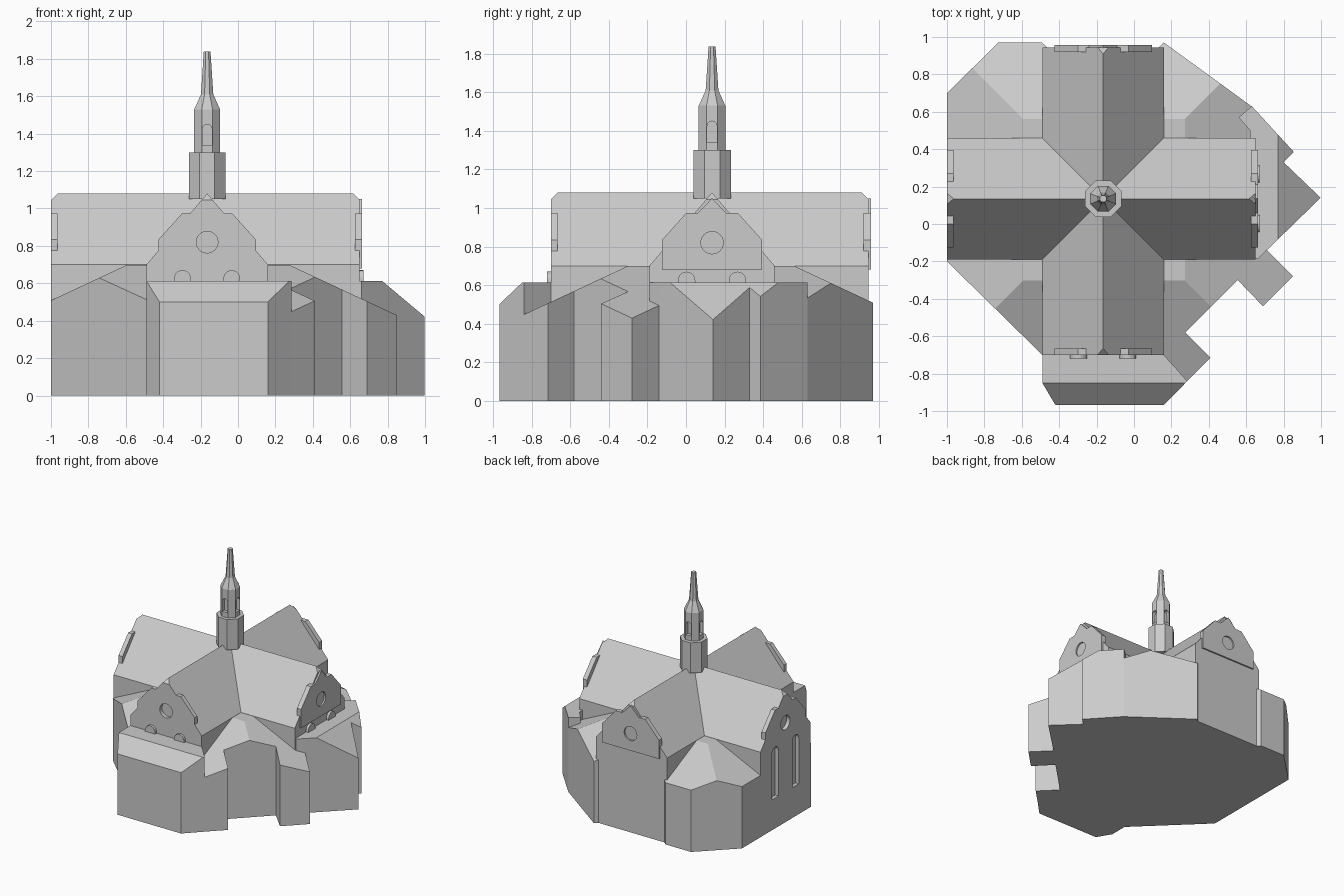
import bpy, bmesh, math
from mathutils import Vector, Matrix

if "Cube" in bpy.data.objects:
    bpy.data.objects.remove(bpy.data.objects["Cube"])

CX, CY = -0.165, 0.135            # crossing of the two naves
SIDES = {                          # outward direction, sideways direction, arm length
    "front": ((0, -1), (1, 0), 0.835),
    "right": ((1, 0), (0, 1), 0.815),
    "back": ((0, 1), (-1, 0), 0.81),
    "left": ((-1, 0), (0, -1), 0.835),
}
stone = bpy.data.materials.new("grey_stone")
stone.diffuse_color = (0.6, 0.6, 0.6, 1)
stone.use_nodes = True
stone.node_tree.nodes["Principled BSDF"].inputs["Base Color"].default_value = stone.diffuse_color


def finish(name, bm):
    bmesh.ops.recalc_face_normals(bm, faces=bm.faces)
    me = bpy.data.meshes.new(name)
    bm.to_mesh(me)
    bm.free()
    me.materials.append(stone)
    ob = bpy.data.objects.new(name, me)
    bpy.context.collection.objects.link(ob)
    return ob


def extrude(bm, pts, vec):
    f = bm.faces.new([bm.verts.new(p) for p in pts])
    r = bmesh.ops.extrude_face_region(bm, geom=[f])
    bmesh.ops.translate(bm, verts=[v for v in r["geom"] if isinstance(v, bmesh.types.BMVert)], vec=vec)


def cut(bm, co, no):
    bmesh.ops.bisect_plane(bm, geom=bm.verts[:] + bm.edges[:] + bm.faces[:],
                           plane_co=co, plane_no=no, clear_outer=True)
    bmesh.ops.holes_fill(bm, edges=bm.edges[:], sides=0)


def at(side, s, d, z):
    o, t, _ = SIDES[side]
    return Vector((CX + o[0] * d + t[0] * s, CY + o[1] * d + t[1] * s, z))


def slab(bm, side, pts, d0, d1):
    """Extrude an upright (sideways, z) outline from depth d0 to d1."""
    o = SIDES[side][0]
    extrude(bm, [at(side, s, d0, z) for s, z in pts], Vector((o[0], o[1], 0)) * (d1 - d0))


def arch(s, w, z0, z1, n=10):
    arc = [(s + w * math.cos(math.pi * i / n), z1 - w + w * math.sin(math.pi * i / n)) for i in range(n + 1)]
    return [(s - w, z0), (s + w, z0)] + arc


def disc(r, z, n=24):
    return [(r * math.cos(2 * math.pi * i / n), z + r * math.sin(2 * math.pi * i / n)) for i in range(n)]


def carve(ob, bm):
    cutter = finish("cutter", bm)
    cutter.hide_render = True
    mod = ob.modifiers.new("carve", "BOOLEAN")
    mod.operation, mod.solver, mod.object = "DIFFERENCE", "EXACT", cutter
    bpy.context.view_layer.objects.active = ob
    bpy.ops.object.modifier_apply(modifier=mod.name)
    bpy.data.objects.remove(cutter)


# Two crossing naves with clipped ridge ends
GABLE = [(-0.325, 0), (0.325, 0), (0.325, 0.70), (0, 1.08), (-0.325, 0.70)]
for name, a, b in (("long_nave", "left", "right"), ("cross_nave", "front", "back")):
    bm = bmesh.new()
    slab(bm, a, GABLE, -SIDES[b][2], SIDES[a][2])
    for side in (a, b):
        o, _, L = SIDES[side]
        cut(bm, at(side, 0, L, 1.045), Vector((o[0], o[1], 1)))
    nave = finish(name, bm)
    # round window in the plain gable, plus tall windows on the left
    bm = bmesh.new()
    L = SIDES[a][2]
    slab(bm, a, disc(0.058, 0.82), L - 0.03, L + 0.05)
    if a == "left":
        for s in (-0.132, 0.132):
            slab(bm, a, arch(s, 0.042, 0.25, 0.67), L - 0.03, L + 0.05)
    carve(nave, bm)

# Gable copings: side strips on front and left, full plates on right and back
for side in ("front", "left"):
    bm = bmesh.new()
    L = SIDES[side][2]
    for m in (-1, 1):
        pts = [(0.091, 0.973), (0.135, 0.973), (0.26, 0.834), (0.26, 0.776)]
        slab(bm, side, [(m * s, z) for s, z in pts], L - 0.035, L)
    finish(side + "_gable_coping", bm)
for side in ("right", "back"):
    half = [(0.26, 0.68), (0.26, 0.834), (0.135, 0.973), (0.075, 0.973)]
    bm = bmesh.new()
    L = SIDES[side][2]
    slab(bm, side, half + [(0, 1.05)] + [(-s, z) for s, z in half[::-1]], L - 0.025, L + 0.013)
    plate = finish(side + "_gable_plate", bm)
    bm = bmesh.new()
    slab(bm, side, disc(0.058, 0.82), L - 0.1, L + 0.1)
    carve(plate, bm)

# Arched window heads rising above the annex roofs
for side in ("front", "right"):
    bm = bmesh.new()
    L = SIDES[side][2]
    for s in (-0.132, 0.132):
        slab(bm, side, arch(s, 0.045, 0.58, 0.67), L - 0.02, L + 0.02)
    finish(side + "_window_heads", bm)


# Lower buildings: plan outline raised, then trimmed by roof planes
def block(name, plan, planes):
    bm = bmesh.new()
    extrude(bm, [(x, y, 0) for x, y in plan], Vector((0, 0, 1.6)))
    for co, no in planes:
        cut(bm, Vector(co), Vector(no))
    finish(name, bm)


K = 0.467
X_LEFT = ((-0.59, 0, 0.70), (-K, 0, 1))
X_RIGHT = ((0.27, 0, 0.70), (K, 0, 1))
Y_FRONT = ((0, -0.30, 0.70), (0, -K, 1))
Y_BACK = ((0, 0.56, 0.70), (0, K, 1))
CAP = ((0, 0, 0.699), (0, 0, 1))

block("front_left_corner", [(-1, -0.2), (-0.49, -0.70), (-0.45, -0.69), (-0.45, -0.15), (-0.99, -0.15)],
      [X_LEFT, Y_FRONT, CAP])
block("back_left_corner", [(-0.998, 0.42), (-0.45, 0.42), (-0.45, 0.93), (-0.492, 0.97), (-0.725, 0.97),
                           (-1, 0.70), (-1, 0.462)], [X_LEFT, Y_BACK, CAP])
block("back_right_corner", [(0.12, 0.42), (0.63, 0.42), (0.63, 0.628), (0.16, 0.97), (0.12, 0.93)],
      [X_RIGHT, Y_BACK, CAP])
block("front_right_corner", [(0.12, -0.15), (0.12, -0.69), (0.165, -0.715), (0.285, -0.84), (0.41, -0.715),
                             (0.275, -0.58), (0.555, -0.30), (0.69, -0.44), (0.85, -0.28), (0.71, -0.14),
                             (0.62, -0.15)], [X_RIGHT, Y_FRONT, CAP])
block("front_annex", [(-0.49, -0.68), (-0.49, -0.85), (-0.42, -0.968), (0.16, -0.968), (0.285, -0.84),
                      (0.16, -0.70), (0.15, -0.68)],
      [((0, 0, 0.613), (0, 0, 1)), ((0, -0.85, 0.613), (0, -0.95, 1))])
block("right_annex", [(0.62, -0.17), (0.66, -0.188), (0.71, -0.14), (0.998, 0.14), (0.80, 0.33), (0.855, 0.385),
                      (0.63, 0.63), (0.56, 0.57), (0.62, 0.5)],
      [((0, 0, 0.613), (0, 0, 1)), ((0.77, 0, 0.613), (0.84, 0, 1))])


# Eight-sided spire stacked from tapered sections (half width bottom, top, z bottom, top)
def section(name, w0, w1, z0, z1):
    c = math.cos(math.pi / 8)
    bm = bmesh.new()
    m = Matrix.Translation((CX, CY, (z0 + z1) / 2)) @ Matrix.Rotation(math.pi / 8, 4, "Z")
    bmesh.ops.create_cone(bm, cap_ends=True, segments=8, radius1=w0 / c, radius2=w1 / c,
                          depth=z1 - z0, matrix=m)
    return finish(name, bm)


section("spire_base", 0.097, 0.097, 1.05, 1.30)
belfry = section("belfry", 0.069, 0.069, 1.29, 1.53)
section("spire_roof", 0.069, 0.033, 1.53, 1.61)
section("spire_needle", 0.033, 0.018, 1.61, 1.838)

# Belfry openings on the four main sides
bm = bmesh.new()
for side in SIDES:
    slab(bm, side, arch(0, 0.025, 1.34, 1.45), 0.04, 0.1)
carve(belfry, bm)
